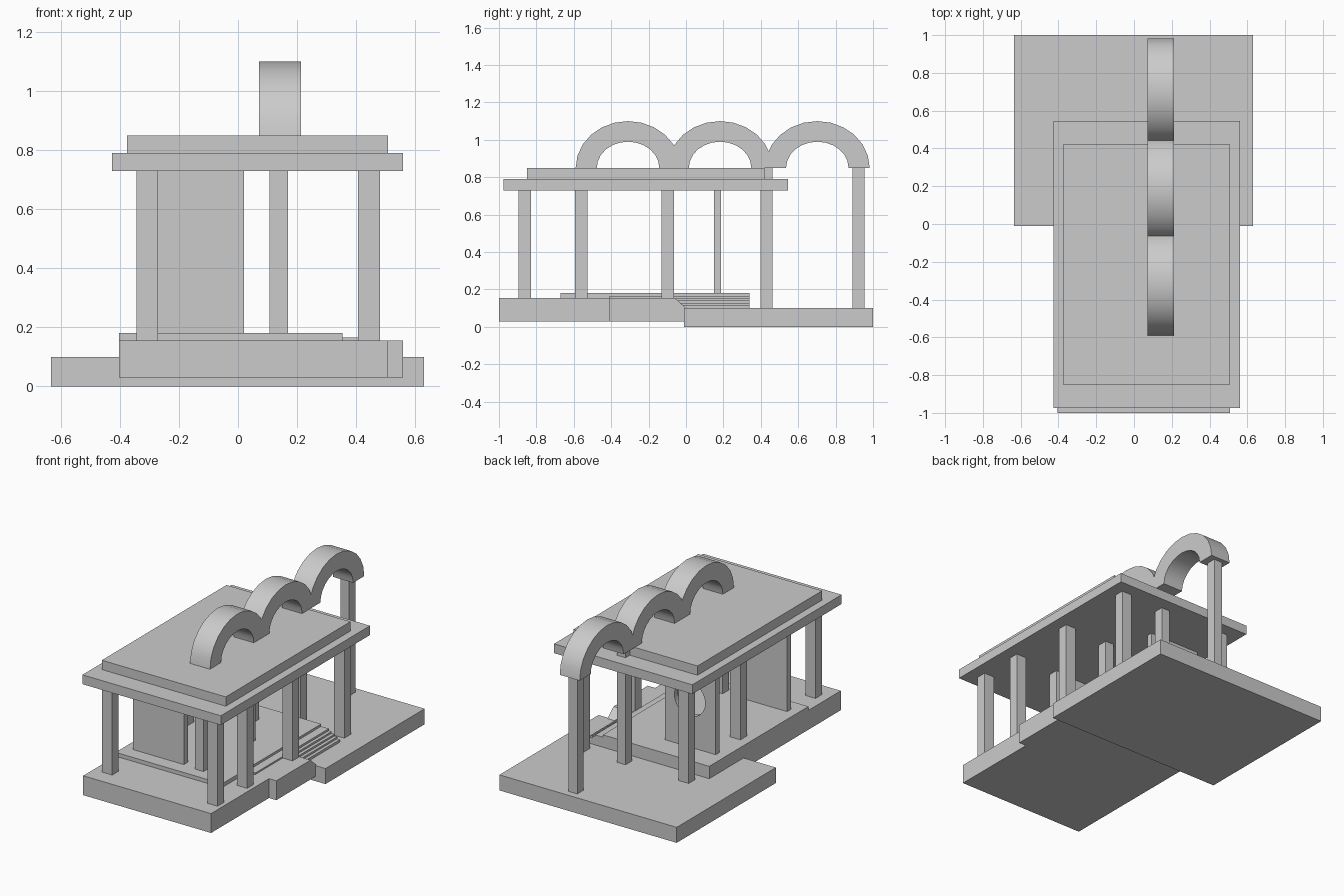
import bpy, bmesh, math

if "Cube" in bpy.data.objects:
    bpy.data.objects.remove(bpy.data.objects["Cube"])


def box(name, x0, x1, y0, y1, z0, z1):
    me = bpy.data.meshes.new(name)
    bm = bmesh.new()
    bmesh.ops.create_cube(bm, size=1)
    for v in bm.verts:
        v.co = ((x0 + x1) / 2 + v.co.x * (x1 - x0),
                (y0 + y1) / 2 + v.co.y * (y1 - y0),
                (z0 + z1) / 2 + v.co.z * (z1 - z0))
    bm.to_mesh(me)
    bm.free()
    ob = bpy.data.objects.new(name, me)
    bpy.context.collection.objects.link(ob)
    return ob


def prism_x(name, faces, x0, x1):
    """Extrude connected (y, z) polygons along x."""
    bm = bmesh.new()
    for pts in faces:
        bm.faces.new([bm.verts.new((x0, y, z)) for y, z in pts])
    bmesh.ops.remove_doubles(bm, verts=bm.verts, dist=1e-5)
    res = bmesh.ops.extrude_face_region(bm, geom=bm.faces[:], use_keep_orig=True)
    for g in res["geom"]:
        if isinstance(g, bmesh.types.BMVert):
            g.co.x = x1
    bmesh.ops.recalc_face_normals(bm, faces=bm.faces)
    me = bpy.data.meshes.new(name)
    bm.to_mesh(me)
    bm.free()
    ob = bpy.data.objects.new(name, me)
    bpy.context.collection.objects.link(ob)
    return ob


def column(name, x, y, z0, z1, w):
    return box(name, x - w / 2, x + w / 2, y - 0.033, y + 0.033, z0, z1)


# Rear ground slab and raised front platform
box("rear_slab", -0.634, 0.631, -0.01, 1.0, 0, 0.10)
box("front_platform", -0.404, 0.508, -1.0, -0.06, 0.03, 0.155)
box("platform_back", -0.404, 0.355, -0.06, 0.0, 0.03, 0.155)
box("inner_floor", -0.404, 0.355, -0.67, 0.34, 0.10, 0.18)
box("upper_step", 0.3, 0.41, -0.41, 0.34, 0.10, 0.165)

# Side landing with a sloped end
prism_x("side_landing", [[(-0.41, 0.03), (-0.01, 0.03), (0.0, 0.10),
                          (-0.06, 0.155), (-0.41, 0.155)]], 0.35, 0.56)

# Shallow steps going down sideways from the floor
for i in range(4):
    box(f"side_step_{i + 1}", 0.3, 0.43 + 0.02 * i, -0.06, 0.34,
        0.095, 0.152 - 0.012 * i)

# Outer columns: left and right rows
for y, z0 in ((-0.862, 0.155), (-0.56, 0.155), (-0.097, 0.155), (0.43, 0.10)):
    column("right_column", 0.444, y, z0, 0.73, 0.073)
    if y != -0.56:
        column("left_column", -0.307, y, z0, 0.73, 0.073)

# Middle columns, the last two carrying the arches
for y, z0, z1 in ((-0.56, 0.18, 0.73), (-0.097, 0.18, 0.73),
                  (0.43, 0.10, 0.85), (0.922, 0.10, 0.85)):
    column("middle_column", 0.138, y, z0, z1, 0.062)

# Solid front wall
box("front_wall", -0.343, 0.02, -0.58, -0.54, 0.18, 0.73)

# Back wall with a round window
wall = box("back_wall", -0.343, 0.02, 0.15, 0.187, 0.18, 0.73)
bpy.ops.mesh.primitive_cylinder_add(vertices=32, radius=0.11, depth=0.3,
                                    location=(-0.158, 0.168, 0.49),
                                    rotation=(math.pi / 2, 0, 0))
cutter = bpy.context.object
cutter.name = "window_cutter"
cutter.hide_render = True
cutter.hide_viewport = False
mod = wall.modifiers.new("window", "BOOLEAN")
mod.operation = "DIFFERENCE"
mod.solver = "EXACT"
mod.object = cutter
bpy.context.view_layer.objects.active = wall
bpy.ops.object.modifier_apply(modifier=mod.name)
bpy.data.objects.remove(cutter, do_unlink=True)

# Two-tier flat roof
box("roof_lower", -0.427, 0.56, -0.975, 0.545, 0.73, 0.79)
box("roof_upper", -0.376, 0.508, -0.85, 0.42, 0.79, 0.85)

# Three arches across the roof
N = 12
for k, cy in enumerate((-0.31, 0.182, 0.702)):
    def pt(i, ry, rz):
        a = math.pi * i / N
        return (cy + ry * math.cos(a), 0.85 + rz * math.sin(a))
    quads = [[pt(i, 0.28, 0.25), pt(i + 1, 0.28, 0.25),
              pt(i + 1, 0.167, 0.14), pt(i, 0.167, 0.14)] for i in range(N)]
    arch = prism_x(f"arch_{k + 1}", quads, 0.071, 0.213)
    bpy.ops.object.select_all(action="DESELECT")
    arch.select_set(True)
    bpy.context.view_layer.objects.active = arch
    bpy.ops.object.shade_smooth_by_angle(angle=math.radians(40))
